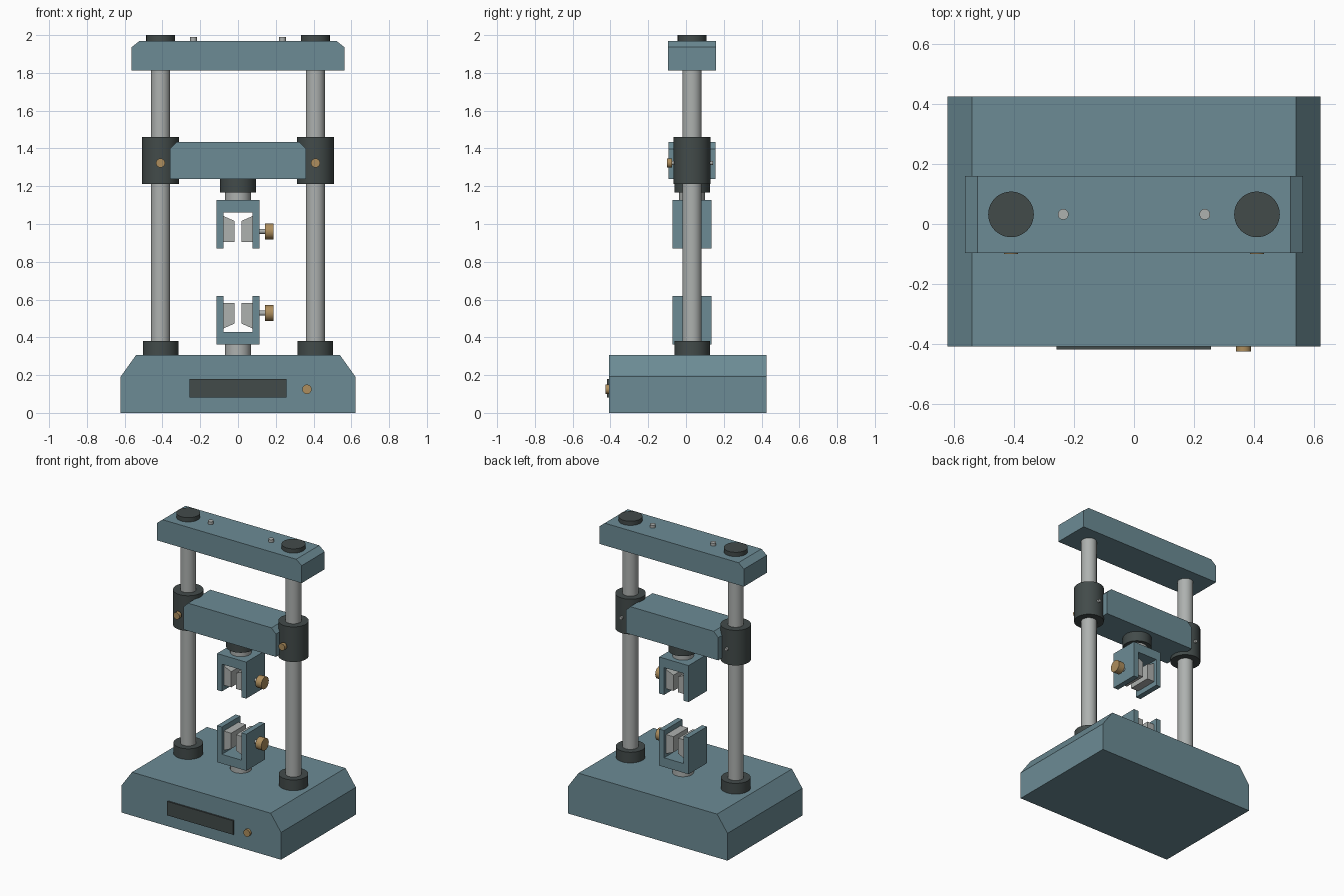
import bpy, bmesh, math
from mathutils import Matrix

if "Cube" in bpy.data.objects:
    bpy.data.objects.remove(bpy.data.objects["Cube"])

Y = 0.032          # depth of the column plane
MID = 0.7445       # mirror height between the two grips


def mat(name, rgb):
    m = bpy.data.materials.new(name)
    m.diffuse_color = (*rgb, 1)
    m.use_nodes = True
    m.node_tree.nodes["Principled BSDF"].inputs["Base Color"].default_value = m.diffuse_color
    return m


PAINT = mat("painted_teal", (0.15, 0.26, 0.30))
DARK = mat("dark_rubber", (0.055, 0.07, 0.068))
STEEL = mat("steel", (0.42, 0.44, 0.43))
BRASS = mat("brass", (0.42, 0.27, 0.11))


def finish(name, bm, material):
    bmesh.ops.recalc_face_normals(bm, faces=bm.faces)
    me = bpy.data.meshes.new(name)
    bm.to_mesh(me)
    bm.free()
    me.materials.append(material)
    ob = bpy.data.objects.new(name, me)
    bpy.context.collection.objects.link(ob)
    return ob


def extrude(name, pts, y0, y1, material):
    """Front (x, z) outline pushed from y0 to y1."""
    bm = bmesh.new()
    face = bm.faces.new([bm.verts.new((x, y0, z)) for x, z in pts])
    ext = bmesh.ops.extrude_face_region(bm, geom=[face])
    verts = [v for v in ext["geom"] if isinstance(v, bmesh.types.BMVert)]
    bmesh.ops.translate(bm, verts=verts, vec=(0, y1 - y0, 0))
    return finish(name, bm, material)


def rod(name, axis, a, b, r, center, material, sides=48):
    """Cylinder from a to b along an axis; center holds the other two coordinates."""
    bm = bmesh.new()
    bmesh.ops.create_cone(bm, cap_ends=True, segments=sides, radius1=r, radius2=r, depth=b - a)
    m, u, v = (a + b) / 2, *center
    rot, loc = {
        "x": (Matrix.Rotation(math.pi / 2, 4, "Y"), (m, u, v)),
        "y": (Matrix.Rotation(math.pi / 2, 4, "X"), (u, m, v)),
        "z": (Matrix.Identity(4), (u, v, m)),
    }[axis]
    bm.transform(Matrix.Translation(loc) @ rot)
    for f in bm.faces:
        f.smooth = len(f.verts) == 4
    for e in bm.edges:
        e.smooth = all(f.smooth for f in e.link_faces)
    return finish(name, bm, material)


def chamfered(name, hx, top_hx, z0, zc, z1, y0, y1):
    pts = [(-hx, z0), (hx, z0), (hx, zc), (top_hx, z1), (-top_hx, z1), (-hx, zc)]
    return extrude(name, pts, y0, y1, PAINT)


# Base, top beam and moving crosshead
chamfered("base", 0.621, 0.54, 0, 0.192, 0.306, -0.408, 0.425)
chamfered("top_beam", 0.563, 0.521, 1.813, 1.936, 1.97, Y - 0.128, Y + 0.128)
chamfered("crosshead", 0.36, 0.325, 1.238, 1.398, 1.433, Y - 0.124, Y + 0.124)

# Control panel and knob
extrude("front_panel", [(-0.258, 0.082), (0.256, 0.082), (0.256, 0.18), (-0.258, 0.18)],
        -0.419, -0.4, DARK)
rod("panel_knob", "y", -0.425, -0.4, 0.025, (0.365, 0.125), BRASS, 32)

# Columns with collars, sleeves, clamp bolts and caps
for side, s in (("left", -1), ("right", 1)):
    x = 0.41 * s
    rod(side + "_column", "z", 0.3, 1.98, 0.051, (x, Y), STEEL)
    rod(side + "_column_collar", "z", 0.3, 0.381, 0.094, (x, Y), DARK)
    rod(side + "_sleeve", "z", 1.213, 1.46, 0.097, (x, Y), DARK)
    rod(side + "_cap", "z", 1.96, 2.0, 0.076, (x, Y), DARK)
    rod(side + "_bolt_head", "y", -0.1, -0.075, 0.024, (x, 1.323), BRASS, 32)
    rod(side + "_bolt_shaft", "y", -0.08, 0.142, 0.011, (x, 1.323), STEEL, 24)
    rod(side + "_top_pin", "z", 1.96, 1.99, 0.018, (0.236 * s, Y), STEEL, 24)

# Grip mount under the crosshead
rod("load_cell", "z", 1.167, 1.245, 0.094, (0, Y), DARK)

# Upper grip and its mirrored lower twin
for level, up in (("upper", True), ("lower", False)):
    def z(h):
        return h if up else 2 * MID - h

    fork = [(-0.114, 0.87), (-0.114, 1.127), (0.114, 1.127), (0.114, 0.87),
            (0.076, 0.87), (0.076, 1.062), (-0.076, 1.062), (-0.076, 0.87)]
    extrude(level + "_grip_body", [(x, z(h)) for x, h in fork], Y - 0.103, Y + 0.103, PAINT)
    for side, s in (("left", -1), ("right", 1)):
        wedge = [(0.077, 0.906), (0.077, 1.042), (0.018, 1.016), (0.018, 0.906)]
        extrude(f"{level}_{side}_jaw", [(s * x, z(h)) for x, h in wedge],
                Y - 0.082, Y + 0.082, STEEL)
    lo, hi = sorted((z(1.12), z(1.19)))
    rod(level + "_grip_stem", "z", lo, hi, 0.068, (0, Y), STEEL)
    rod(level + "_screw_shaft", "x", 0.07, 0.15, 0.013, (Y, z(0.961)), STEEL, 24)
    rod(level + "_screw_knob", "x", 0.142, 0.188, 0.042, (Y, z(0.961)), BRASS, 32)
